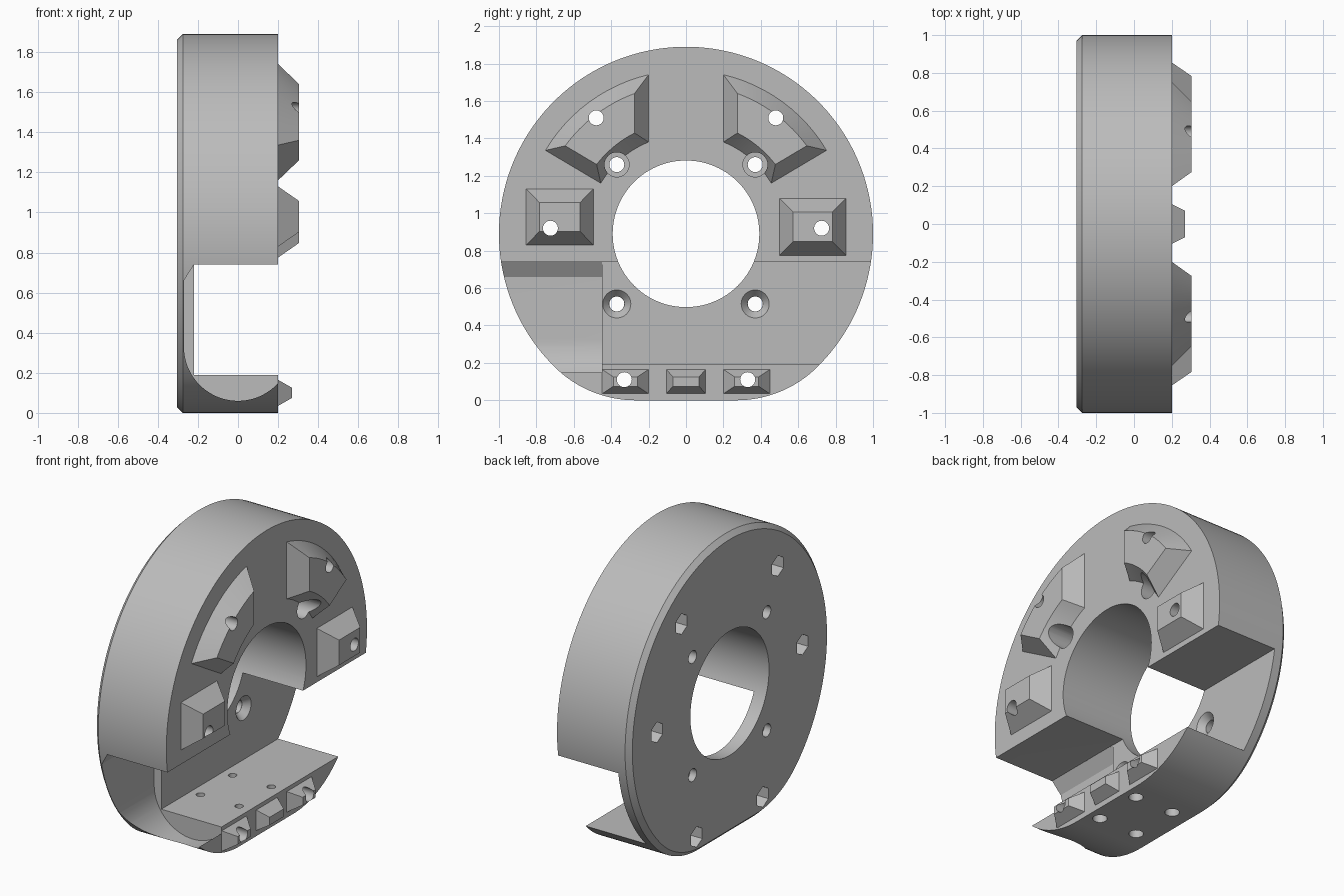
import bpy, bmesh, math

old = bpy.data.objects.get("Cube")
if old:
    bpy.data.objects.remove(old, do_unlink=True)

CZ = 0.89            # height of the disc axis
FACE, BACK = 0.2, -0.305
SIDES = (-1, 1)

grey = bpy.data.materials.new("plain grey")
grey.use_nodes = True
colour = (0.5, 0.5, 0.5, 1)
grey.diffuse_color = colour
grey.node_tree.nodes["Principled BSDF"].inputs["Base Color"].default_value = colour


def loft(name, axis, sections):
    """Solid through matching 2D outlines placed along one axis."""
    place = {"x": lambda t, a, b: (t, a, b),
             "y": lambda t, a, b: (a, t, b),
             "z": lambda t, a, b: (a, b, t)}[axis]
    bm = bmesh.new()
    rings = [[bm.verts.new(place(t, a, b)) for a, b in pts] for t, pts in sections]
    n = len(rings[0])
    for lo, hi in zip(rings, rings[1:]):
        for i in range(n):
            j = (i + 1) % n
            bm.faces.new((lo[i], lo[j], hi[j], hi[i]))
    bm.faces.new(rings[0])
    bm.faces.new(rings[-1])
    bmesh.ops.recalc_face_normals(bm, faces=bm.faces)
    mesh = bpy.data.meshes.new(name)
    bm.to_mesh(mesh)
    bm.free()
    mesh.materials.append(grey)
    obj = bpy.data.objects.new(name, mesh)
    bpy.context.collection.objects.link(obj)
    return obj


def arc(a, b, r, start, end, steps):
    angles = [math.radians(start + (end - start) * i / steps) for i in range(steps + 1)]
    return [(a + r * math.cos(t), b + r * math.sin(t)) for t in angles]


def circle(a, b, r, n=32):
    return arc(a, b, r, 90, 450 - 360 / n, n - 1)


def rect(a0, a1, b0, b1, ia=0, ib=0):
    return [(a0 + ia, b0 + ib), (a1 - ia, b0 + ib), (a1 - ia, b1 - ib), (a0 + ia, b1 - ib)]


def body_outline(inset):
    """Round outline whose underside blends into a flat foot."""
    half = arc(0, CZ, 1 - inset, 90, -45.6, 64)
    half += arc(0.27, 0.614, 0.614 - inset, -45.6, -90, 20)[1:]
    return half + [(-y, z) for y, z in reversed(half[1:])]


def lobe_outline(side, inset):
    """Ring segment between a vertical edge and a radial edge."""
    def rim(r):
        low = 30.7 + math.degrees(math.asin(inset / r))
        high = math.degrees(math.acos((0.2 + inset) / r))
        return arc(0, CZ, r, low, high, 12)
    pts = rim(0.874 - inset) + rim(0.53 + inset)[::-1]
    return [(side * y, z) for y, z in pts]


def combine(tool, operation):
    mod = body.modifiers.new("join", "BOOLEAN")
    mod.operation = operation
    mod.solver = "EXACT"
    mod.object = tool
    bpy.context.view_layer.objects.active = body
    bpy.ops.object.modifier_apply(modifier=mod.name)
    bpy.data.objects.remove(tool, do_unlink=True)


def add(name, base, top, x):
    combine(loft(name, "x", [(0.15, base), (FACE, base), (x, top)]), "UNION")


def cut(axis, sections):
    combine(loft("cutter", axis, sections), "DIFFERENCE")


# Disc with chamfered back edge
body = loft("ring_housing", "x", [(BACK, body_outline(0.03)),
                                  (BACK + 0.03, body_outline(0)),
                                  (FACE, body_outline(0))])

# Raised curved lobes
for s in SIDES:
    add("lobe", lobe_outline(s, 0), lobe_outline(s, 0.075), 0.305)

# Raised side pads, set at different heights
for y0, y1, z0, z1 in ((0.5, 0.855, 0.775, 1.08), (-0.855, -0.495, 0.83, 1.13)):
    add("side_pad", rect(y0, y1, z0, z1), rect(y0, y1, z0, z1, 0.072, 0.073), 0.305)

# Small pads along the foot
for y0, y1, inset in ((-0.448, -0.2, 0.06), (-0.105, 0.105, 0.035), (0.2, 0.448, 0.06)):
    add("foot_pad", rect(y0, y1, 0.035, 0.165),
        rect(y0, y1, 0.035, 0.165, inset, 0.04), 0.27)

# Central bore and wide slot
bore = circle(0, CZ, 0.392, 96)
cut("x", [(-0.5, bore), (0.5, bore)])
slot = rect(-0.22, 0.6, 0.19, 0.74)
cut("y", [(-1.2, slot), (1.2, slot)])

# Rounded scoop at one end of the slot
scoop = [(-0.219, 0.7415), (-0.27, 0.66)] + arc(0, 0.33, 0.27, 180, 360, 40) + [(0.27, 0.6)]
cut("y", [(-1.2, scoop), (-0.45, scoop)])

# Bolt holes with hexagonal nut pockets in the back
for s in SIDES:
    for y, z in ((0.48, 1.51), (0.725, 0.92), (0.33, 0.11)):
        hole, nut = circle(s * y, z, 0.04), circle(s * y, z, 0.065, 6)
        cut("x", [(-0.5, hole), (0.5, hole)])
        cut("x", [(-0.5, nut), (-0.15, nut)])

# Screw holes: deep counterbores above, countersinks below
for s in SIDES:
    for z, head, tip, floor in ((1.26, 0.066, 0.066, -0.2), (0.515, 0.075, 0.04, -0.26)):
        y = s * 0.37
        hole = circle(y, z, 0.04)
        cut("x", [(-0.5, hole), (floor, hole), (floor, circle(y, z, tip + 0.001)),
                  (max(floor, -0.22), circle(y, z, head)), (0.5, circle(y, z, head))]
            if tip < head else
            [(-0.5, hole), (floor, hole), (floor + 0.001, circle(y, z, head)),
             (0.5, circle(y, z, head))])

# Vertical screw holes through the foot
for x in (-0.15, 0.12):
    for y in (-0.16, 0.16):
        wide, narrow = circle(x, y, 0.042), circle(x, y, 0.025)
        cut("z", [(-0.1, wide), (0.1, wide), (0.101, narrow), (0.3, narrow)])

# Smooth the curved walls and keep the edges crisp
bpy.ops.object.select_all(action="DESELECT")
body.select_set(True)
bpy.context.view_layer.objects.active = body
bpy.ops.object.shade_smooth_by_angle(angle=math.radians(25))
